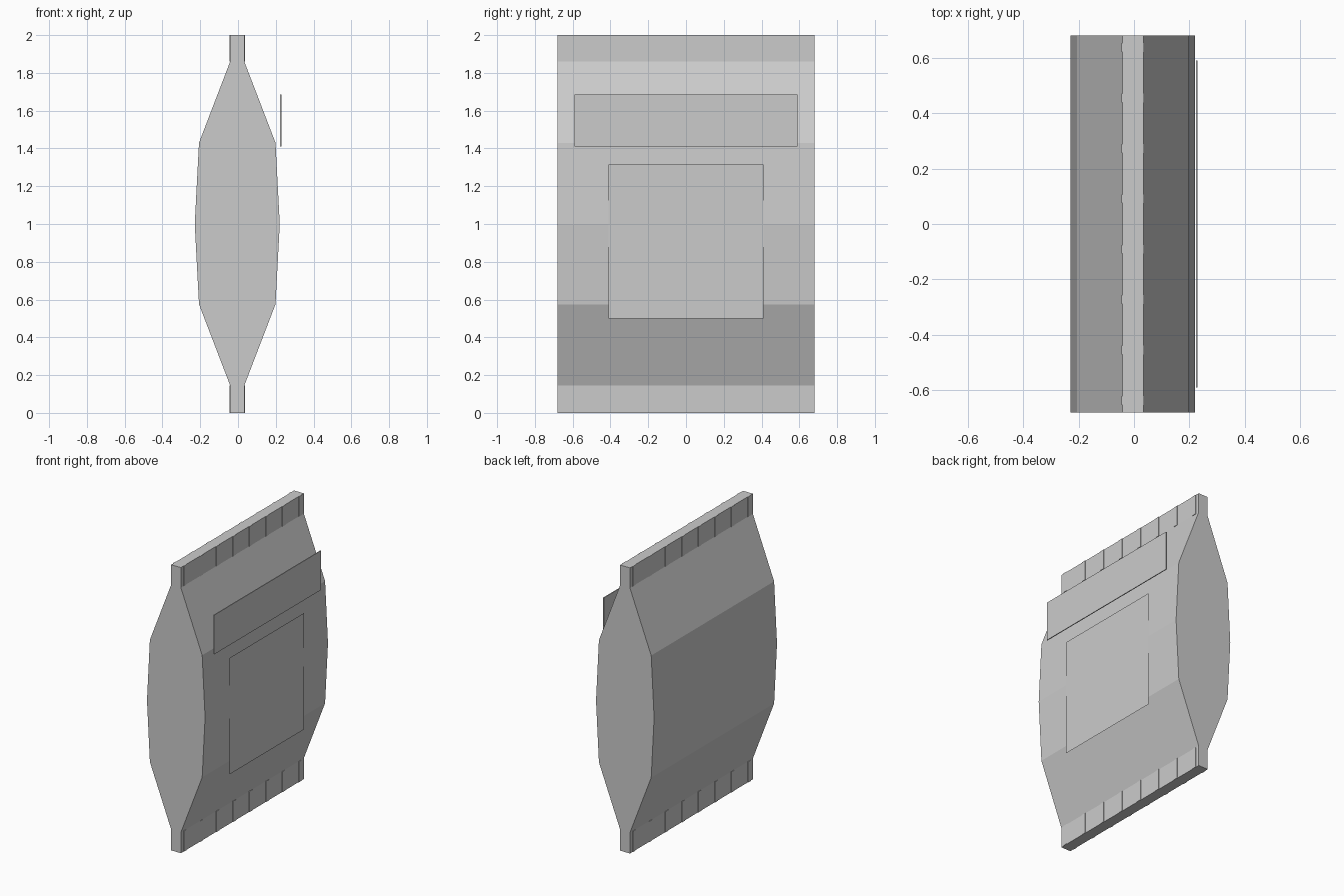
import bpy, bmesh

if "Cube" in bpy.data.objects:
    bpy.data.objects.remove(bpy.data.objects["Cube"])

CX = -0.004      # pouch centre in x
HALF_Y = 0.68    # half width of the pouch


def finish(name, bm):
    bmesh.ops.recalc_face_normals(bm, faces=bm.faces)
    me = bpy.data.meshes.new(name)
    bm.to_mesh(me)
    bm.free()
    ob = bpy.data.objects.new(name, me)
    bpy.context.collection.objects.link(ob)
    return ob


def add_box(bm, lo, hi):
    verts = bmesh.ops.create_cube(bm, size=1)["verts"]
    for v in verts:
        v.co = [(a + b) / 2 + c * (b - a) for a, b, c in zip(lo, hi, v.co)]


# Pouch: symmetric side profile (half width, height) extruded along y
half = [(0.0375, 0), (0.0375, 0.145), (0.2025, 0.575), (0.225, 1.0),
        (0.2025, 1.43), (0.0375, 1.86), (0.0375, 2.0)]
profile = [(CX + w, z) for w, z in half] + [(CX - w, z) for w, z in reversed(half)]
bm = bmesh.new()
face = bm.faces.new([bm.verts.new((x, -HALF_Y, z)) for x, z in profile])
ext = bmesh.ops.extrude_face_region(bm, geom=[face], use_keep_orig=True)
bmesh.ops.translate(bm, vec=(0, 2 * HALF_Y, 0),
                    verts=[g for g in ext["geom"] if isinstance(g, bmesh.types.BMVert)])
finish("pouch_body", bm)

# Crimp ridges wrapping the bottom and top seals
for name, z0, z1 in (("bottom_seal_crimps", 0, 0.145), ("top_seal_crimps", 1.86, 2.0)):
    bm = bmesh.new()
    for i in range(8):
        y = (i - 3.5) * 0.182
        add_box(bm, (CX - 0.041, y - 0.016, z0), (CX + 0.041, y + 0.016, z1))
    finish(name, bm)

# Thin raised title band
bm = bmesh.new()
add_box(bm, (0.223, -0.59, 1.41), (0.229, 0.59, 1.685))
finish("title_band", bm)

# Flat picture panel, a single sheet
bm = bmesh.new()
bm.faces.new([bm.verts.new((0.2225, y, z)) for y, z in
              ((-0.41, 0.5), (0.41, 0.5), (0.41, 1.315), (-0.41, 1.315))])
panel = finish("picture_panel", bm)
if panel.data.polygons[0].normal.x < 0:
    panel.data.flip_normals()
